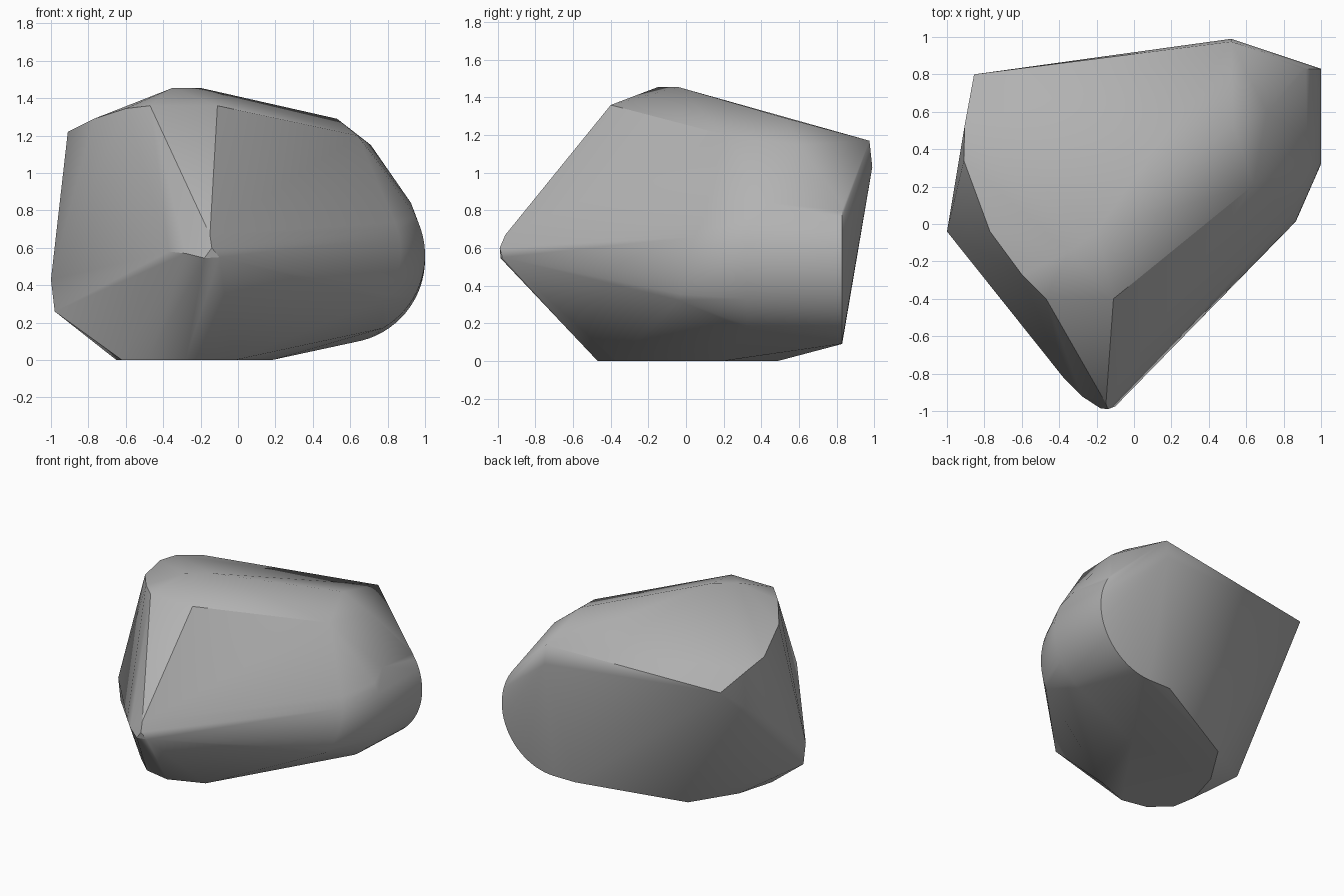
import bpy
import bmesh
import math

# Remove the default cube only
cube = bpy.data.objects.get("Cube")
if cube:
    bpy.data.objects.remove(cube, do_unlink=True)


def make_material(name, colour):
    material = bpy.data.materials.new(name)
    material.use_nodes = True
    material.diffuse_color = colour
    shader = next(n for n in material.node_tree.nodes if n.type == "BSDF_PRINCIPLED")
    shader.inputs["Base Color"].default_value = colour
    shader.inputs["Roughness"].default_value = 0.8
    return material


def rounded_end(y_start, y_end, centre_x, centre_z, radius, start, end, steps):
    """Points on an arc facing +x, whose depth drifts from y_start to y_end."""
    points = []
    for step in range(steps + 1):
        t = step / steps
        angle = math.radians(start + (end - start) * t)
        points.append((centre_x + radius * math.cos(angle),
                       y_start + (y_end - y_start) * t,
                       centre_z + radius * math.sin(angle)))
    return points


# Worn crown with its chamfered rim
crown = [(-.35, -.15, 1.455), (-.2, -.04, 1.455), (.53, .53, 1.29)]
crown_rim = [(-.47, -.4, 1.36), (-.11, -.4, 1.36), (0, -.29, 1.34),
             (.64, .21, 1.2), (.71, .6, 1.15),
             (-.6, -.27, 1.345), (-.77, -.04, 1.29),
             (-.91, .34, 1.22), (-.905, .53, 1.19)]

# Blunt nose pointing forward
nose = [(-.15, -.96, .67), (-.14, -.99, .6), (-.1, -.975, .55),
        (-.18, -.985, .545), (-.28, -.92, .57), (-.37, -.83, .58)]

# Side corner and the two back corners
corners = [(-1, -.04, .43), (-.98, -.04, .26),
           (-.855, .8, 1.1), (.52, .975, 1.17), (.52, .99, 1.03)]

# Flat base, rounded toward the front
base = [(-.36, .49, 0), (-.57, .16, 0), (-.65, -.12, 0), (-.62, -.3, 0),
        (-.48, -.43, 0), (-.28, -.47, 0), (-.02, -.37, 0), (.18, .2, 0)]

# Rounded bulge: back edge, widest section, narrowing front
bulge = rounded_end(.83, .83, .55, .54, .45, -100, 40, 28)
bulge += rounded_end(.32, .32, .55, .56, .45, -60, 28, 18)
bulge += rounded_end(-.04, .1, .47, .58, .4, -40, 40, 14)
bulge += [(.37, .83, .09), (.925, .45, .84)]

# Wrap all the worked corners in one hull
bm = bmesh.new()
for point in crown + crown_rim + nose + corners + base + bulge:
    bm.verts.new(point)
hull = bmesh.ops.convex_hull(bm, input=bm.verts[:])
unused = {g for g in hull["geom_interior"] + hull["geom_unused"]
          if isinstance(g, bmesh.types.BMVert)}
bmesh.ops.delete(bm, geom=list(unused), context="VERTS")
bmesh.ops.dissolve_limit(bm, angle_limit=math.radians(1.5),
                         verts=bm.verts[:], edges=bm.edges[:])
bmesh.ops.recalc_face_normals(bm, faces=bm.faces[:])

mesh = bpy.data.meshes.new("boulder")
bm.to_mesh(mesh)
bm.free()
mesh.materials.append(make_material("stone grey", (.45, .45, .45, 1)))
boulder = bpy.data.objects.new("boulder", mesh)
bpy.context.collection.objects.link(boulder)

# Soft facets with the hard ridges kept crisp
bpy.ops.object.select_all(action="DESELECT")
boulder.select_set(True)
bpy.context.view_layer.objects.active = boulder
bpy.ops.object.shade_smooth_by_angle(angle=math.radians(32))
